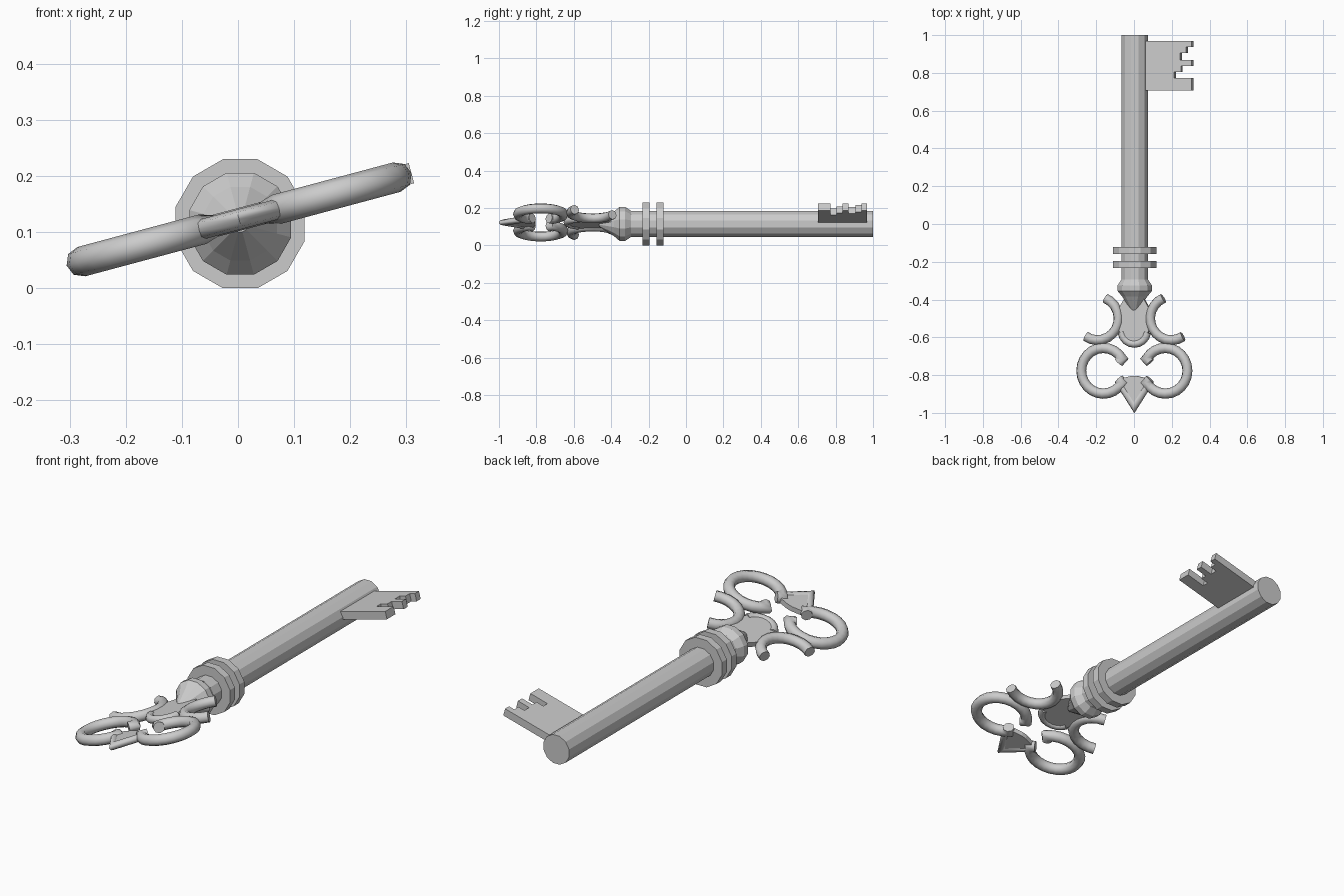
import bpy, bmesh, math
from mathutils import Matrix, Vector

if "Cube" in bpy.data.objects:
    bpy.data.objects.remove(bpy.data.objects["Cube"])

TILT = Matrix.Translation((0.004, 0, 0.115)) @ Matrix.Rotation(math.radians(-15), 4, 'Y')
LIFT = 0.008  # bow and bit sit slightly above the shank axis


def finish(name, bm):
    bmesh.ops.recalc_face_normals(bm, faces=bm.faces)
    me = bpy.data.meshes.new(name)
    bm.to_mesh(me)
    bm.free()
    ob = bpy.data.objects.new(name, me)
    bpy.context.collection.objects.link(ob)
    ob.matrix_world = TILT
    return ob


def lathe(name, profile, sides=12):
    """Capped turned solid around the y axis from (y, radius) pairs."""
    bm = bmesh.new()
    rings = []
    for y, r in profile:
        rings.append([bm.verts.new((r * math.cos(2 * math.pi * i / sides), y,
                                    r * math.sin(2 * math.pi * i / sides))) for i in range(sides)])
    for a, b in zip(rings, rings[1:]):
        for i in range(sides):
            j = (i + 1) % sides
            bm.faces.new((a[i], a[j], b[j], b[i]))
    bm.faces.new(rings[0])
    bm.faces.new(rings[-1])
    return finish(name, bm)


def plate(name, outline, thick):
    """Flat extruded outline lying in the key's plane."""
    bm = bmesh.new()
    f = bm.faces.new([bm.verts.new((x, y, LIFT - thick / 2)) for x, y in outline])
    ext = bmesh.ops.extrude_face_region(bm, geom=[f])
    bmesh.ops.translate(bm, vec=(0, 0, thick),
                        verts=[v for v in ext['geom'] if isinstance(v, bmesh.types.BMVert)])
    return finish(name, bm)


def tube(name, path, radius, sides=8):
    """Round bar swept along a path in the key's plane."""
    bm = bmesh.new()
    pts = [Vector((x, y, LIFT)) for x, y in path]
    rings = []
    for i, p in enumerate(pts):
        d_in = (p - pts[i - 1]).normalized() if i else (pts[1] - p).normalized()
        d_out = (pts[i + 1] - p).normalized() if i < len(pts) - 1 else d_in
        t = (d_in + d_out).normalized()
        side = Vector((-t.y, t.x, 0)) / max(0.5, t.dot(d_in))  # mitred corners
        rings.append([bm.verts.new(p + radius * (side * math.cos(a) + Vector((0, 0, math.sin(a)))))
                      for a in (2 * math.pi * k / sides for k in range(sides))])
    for a, b in zip(rings, rings[1:]):
        for k in range(sides):
            j = (k + 1) % sides
            bm.faces.new((a[k], a[j], b[j], b[k]))
    bm.faces.new(rings[0])
    bm.faces.new(rings[-1])
    ob = finish(name, bm)
    bpy.ops.object.select_all(action='DESELECT')
    ob.select_set(True)
    bpy.context.view_layer.objects.active = ob
    bpy.ops.object.shade_smooth_by_angle(angle=math.radians(50))
    return ob


def arc(cx, cy, r, a0, a1, n):
    return [(cx + r * math.cos(math.radians(a0 + (a1 - a0) * i / n)),
             cy + r * math.sin(math.radians(a0 + (a1 - a0) * i / n))) for i in range(n + 1)]


def mirror(path):
    return [(-x, y) for x, y in path]


# shank, collars and turned bulb
lathe("shank", [(-0.31, 0.072), (1.0, 0.072)])
for i, y in enumerate((-0.232, -0.158)):
    lathe(f"collar_{i + 1}", [(y, 0.119), (y + 0.037, 0.119)])
lathe("bulb", [(-0.29, 0.07), (-0.325, 0.094), (-0.355, 0.094), (-0.385, 0.068), (-0.465, 0.015)])

# bit with stepped notches: (start y, end y, reach)
steps = [(0.707, 0.772, 0.318), (0.772, 0.804, 0.222), (0.804, 0.836, 0.26),
         (0.836, 0.868, 0.318), (0.868, 0.905, 0.255), (0.905, 0.937, 0.288),
         (0.937, 0.968, 0.318)]
outline = [(0.04, 0.707)]
for y0, y1, x in steps:
    outline += [(x, y0), (x, y1)]
outline.append((0.04, 0.968))
plate("bit", outline, 0.037)

# bow scrolls, mirrored left and right
large = [(0.086, -0.733)] + arc(0.17, -0.777, 0.121, 148, -148, 20) + [(0.086, -0.821)]
small = arc(0.202, -0.5, 0.115, 112, 304, 12)
for side, f in (("right", list), ("left", mirror)):
    tube(f"large_scroll_{side}", f(large), 0.027)
    tube(f"small_scroll_{side}", f(small), 0.026)

# centre shield with a curved lower rim
half = [(0.05, -0.39), (0.085, -0.45), (0.085, -0.55), (0.07, -0.6), (0.035, -0.635)]
plate("shield", half + mirror(half)[::-1], 0.024)
tube("shield_rim", arc(0, -0.562, 0.073, 190, 350, 8), 0.02)

# pointed finial plate with a V rim
half = [(0.012, -0.804), (0.058, -0.815), (0.066, -0.88)]
plate("finial", half + [(0, -0.98)] + mirror(half)[::-1], 0.024)
tube("finial_rim", [(-0.066, -0.868), (0, -0.969), (0.066, -0.868)], 0.018)
